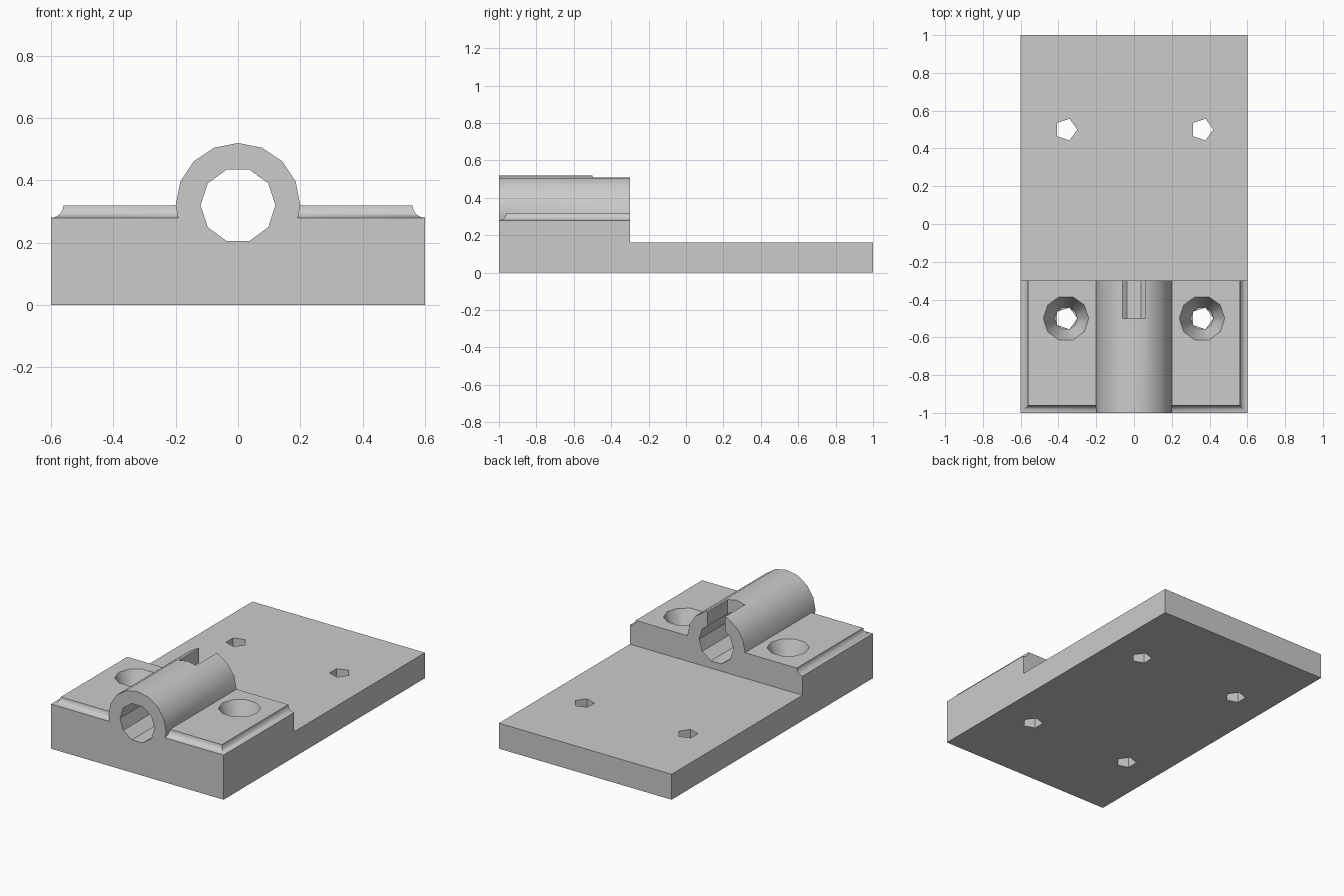
import bpy, bmesh, math

if "Cube" in bpy.data.objects:
    bpy.data.objects.remove(bpy.data.objects["Cube"])

grey = bpy.data.materials.new("plain_grey")
grey.diffuse_color = (0.6, 0.6, 0.6, 1)
grey.use_nodes = True
grey.node_tree.nodes["Principled BSDF"].inputs["Base Color"].default_value = grey.diffuse_color


def loft(name, rings):
    """Solid through a list of closed rings, capped at both ends."""
    bm = bmesh.new()
    loops = [[bm.verts.new(p) for p in r] for r in rings]
    n = len(loops[0])
    for a, b in zip(loops, loops[1:]):
        for i in range(n):
            j = (i + 1) % n
            bm.faces.new((a[i], a[j], b[j], b[i]))
    bm.faces.new(loops[0][::-1])
    bm.faces.new(loops[-1])
    bmesh.ops.recalc_face_normals(bm, faces=bm.faces[:])
    me = bpy.data.meshes.new(name)
    bm.to_mesh(me)
    bm.free()
    me.materials.append(grey)
    ob = bpy.data.objects.new(name, me)
    bpy.context.collection.objects.link(ob)
    return ob


def rect(x0, x1, y0, y1, z):
    return [(x0, y0, z), (x1, y0, z), (x1, y1, z), (x0, y1, z)]


def ring_z(cx, cy, z, r, n):
    return [(cx + r * math.cos(math.tau * i / n), cy + r * math.sin(math.tau * i / n), z)
            for i in range(n)]


def ring_y(y, z, r, n):
    return [(r * math.cos(math.tau * i / n), y, z + r * math.sin(math.tau * i / n))
            for i in range(n)]


def combine(target, other, operation):
    mod = target.modifiers.new(operation.lower(), 'BOOLEAN')
    mod.operation, mod.solver, mod.object = operation, 'EXACT', other
    bpy.context.view_layer.objects.active = target
    bpy.ops.object.modifier_apply(modifier=mod.name)
    bpy.data.objects.remove(other)


# Flat mounting plate
bracket = loft("bracket", [rect(-.6, .6, -1, 1, 0), rect(-.6, .6, -1, 1, .16)])

# Raised block with a concave cove along its front and side edges
rings = [rect(-.6, .6, -1, -.3, .08)]
for k in range(7):
    t = math.pi / 2 * k / 6
    inset, z = .04 * math.sin(t), .32 - .04 * math.cos(t)
    rings.append(rect(-.6 + inset, .6 - inset, -1 + inset, -.3, z))
combine(bracket, loft("raised_block", rings), 'UNION')

# Barrel lying on the block, its bore and the slot in its top
combine(bracket, loft("barrel", [ring_y(-1, .32, .2, 16), ring_y(-.3, .32, .2, 16)]), 'UNION')
combine(bracket, loft("bore", [ring_y(-1.1, .32, .12, 10), ring_y(-.2, .32, .12, 10)]), 'DIFFERENCE')
combine(bracket, loft("slot", [rect(-.06, .06, -.5, -.2, .33), rect(-.06, .06, -.5, -.2, .6)]), 'DIFFERENCE')

# Screw holes, countersunk through the raised block
for x in (-.36, .36):
    combine(bracket, loft("countersink", [ring_z(x, -.5, .16, .06, 10), ring_z(x, -.5, .32, .12, 10),
                                          ring_z(x, -.5, .4, .12, 10)]), 'DIFFERENCE')
    for y in (-.5, .5):
        combine(bracket, loft("screw_hole", [ring_z(x, y, -.1, .06, 5), ring_z(x, y, .4, .06, 5)]), 'DIFFERENCE')

bpy.ops.object.select_all(action='DESELECT')
bracket.select_set(True)
bpy.context.view_layer.objects.active = bracket
bpy.ops.object.shade_smooth_by_angle(angle=math.radians(35))
